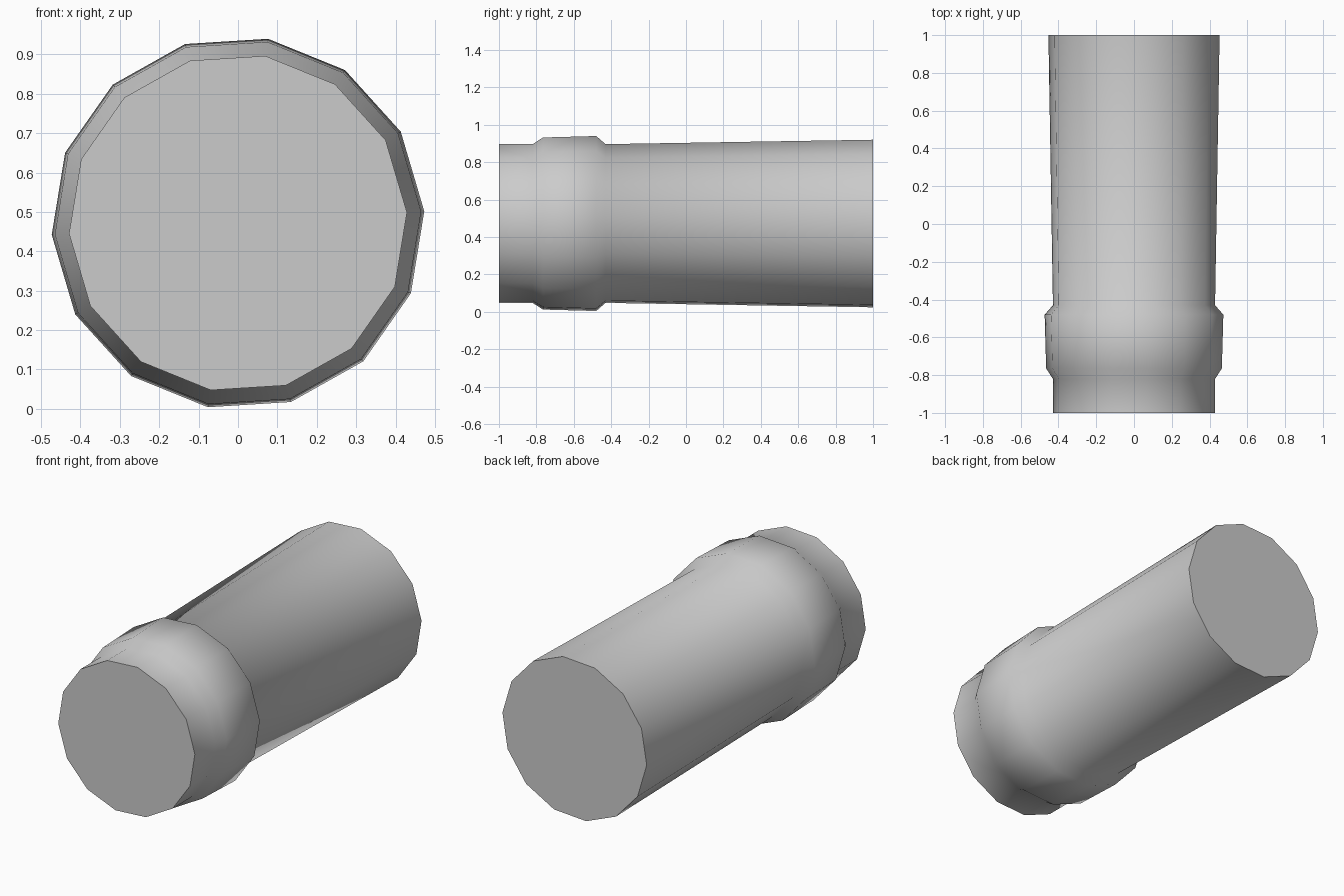
import bpy, bmesh
from math import sin, cos, tau, radians

if "Cube" in bpy.data.objects:
    bpy.data.objects.remove(bpy.data.objects["Cube"])

SIDES = 14
CENTRE_Z = 0.472
START = radians(3.6)

# Profile along y: (position, radius), with a raised collar near the front
PROFILE = [(-1.0, 0.43), (-0.82, 0.43), (-0.765, 0.466),
           (-0.48, 0.474), (-0.43, 0.43), (1.0, 0.454)]

bm = bmesh.new()
rings = []
for y, r in PROFILE:
    angles = [START + tau * i / SIDES for i in range(SIDES)]
    rings.append([bm.verts.new((r * cos(a), y, CENTRE_Z + r * sin(a))) for a in angles])

# Side walls between neighbouring rings
for a, b in zip(rings, rings[1:]):
    for i in range(SIDES):
        j = (i + 1) % SIDES
        bm.faces.new((a[i], a[j], b[j], b[i]))

# Flat end caps
bm.faces.new(rings[0])
bm.faces.new(rings[-1])
bmesh.ops.recalc_face_normals(bm, faces=bm.faces)

mesh = bpy.data.meshes.new("collared_tube")
bm.to_mesh(mesh)
bm.free()
tube = bpy.data.objects.new("collared_tube", mesh)
bpy.context.collection.objects.link(tube)

# Smooth walls and collar, sharp end rims
bpy.context.view_layer.objects.active = tube
tube.select_set(True)
bpy.ops.object.shade_smooth_by_angle(angle=radians(60))
